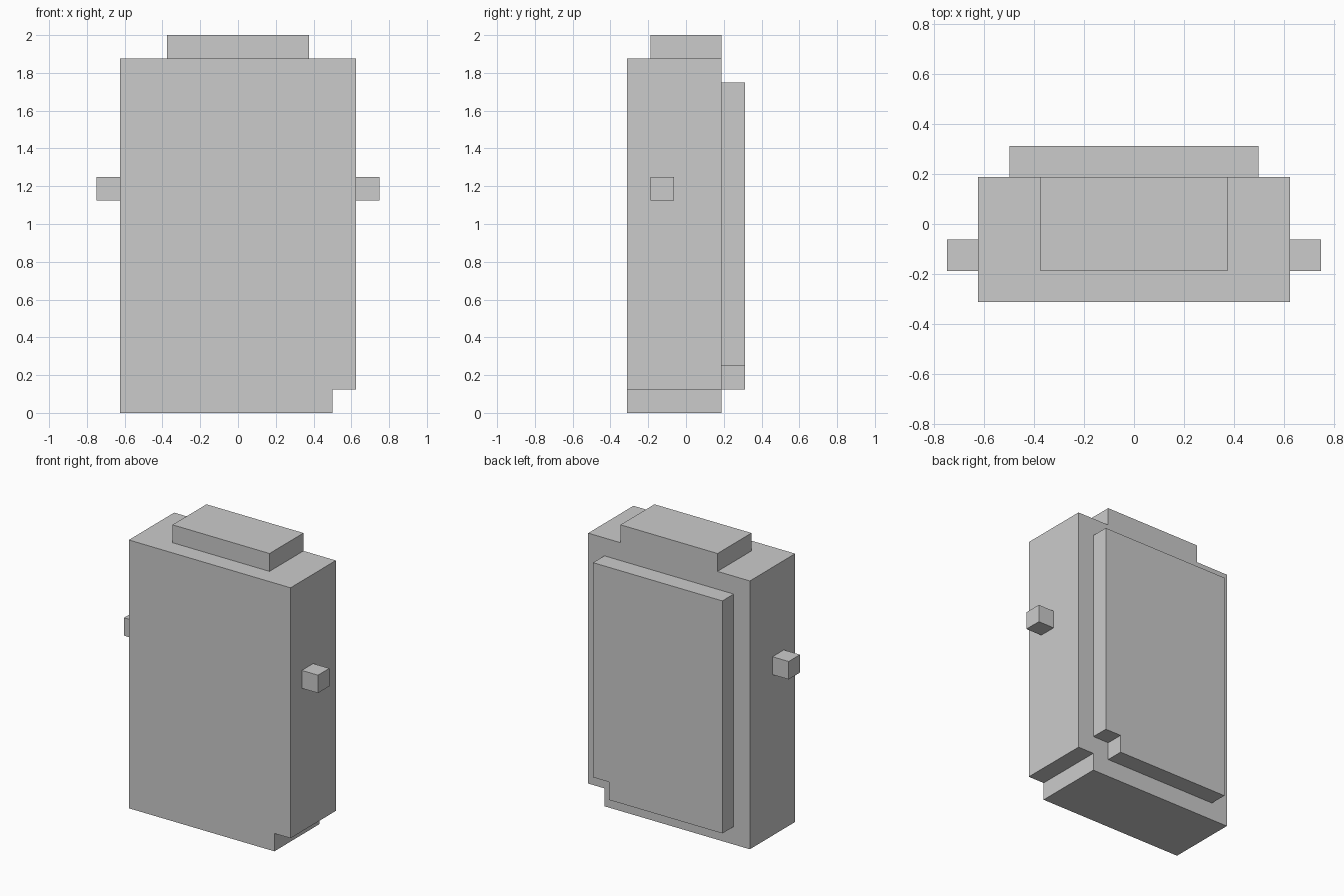
import bpy

if "Cube" in bpy.data.objects:
    bpy.data.objects.remove(bpy.data.objects["Cube"])

U = 0.125  # grid unit the whole model snaps to


def slab(name, outline, y0, y1):
    """Extrude an (x, z) outline, given counter-clockwise from the front, from y0 to y1."""
    n = len(outline)
    verts = [(x * U, y * U, z * U) for y in (y0, y1) for x, z in outline]
    faces = [tuple(range(n)), tuple(reversed(range(n, 2 * n)))]
    faces += [(i, i + n, (i + 1) % n + n, (i + 1) % n) for i in range(n)]
    mesh = bpy.data.meshes.new(name)
    mesh.from_pydata(verts, [], faces)
    mesh.update()
    obj = bpy.data.objects.new(name, mesh)
    bpy.context.collection.objects.link(obj)
    return obj


def box(x0, x1, z0, z1):
    return [(x0, z0), (x1, z0), (x1, z1), (x0, z1)]


def notched(x0, x1, z0, z1):
    """Rectangle with a one-unit step cut from its lower right corner."""
    return [(x0, z0), (x1 - 1, z0), (x1 - 1, z0 + 1), (x1, z0 + 1), (x1, z1), (x0, z1)]


# Main body with the stepped lower corner
slab("body", notched(-5, 5, 0, 15), -2.5, 1.5)

# Raised block on top
slab("top_block", box(-3, 3, 15, 16), -1.5, 1.5)

# Plate on the back, stepped at the same corner
slab("back_plate", notched(-4, 4, 1, 14), 1.5, 2.5)

# Small pegs on both sides
for side, x in (("left", -6), ("right", 5)):
    slab(side + "_peg", box(x, x + 1, 9, 10), -1.5, -0.5)
